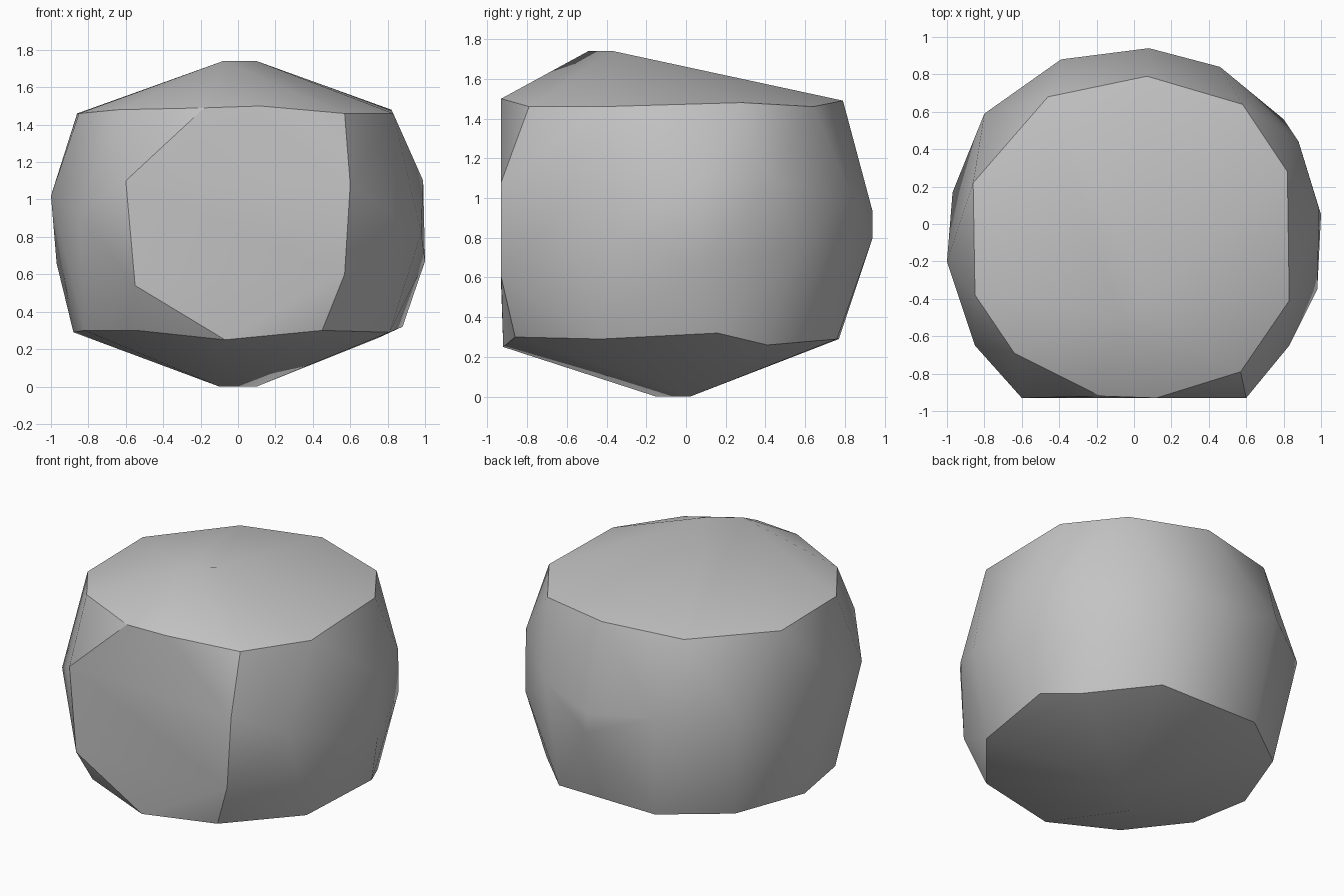
import bpy
import bmesh
from mathutils import Vector

default_cube = bpy.data.objects.get("Cube")
if default_cube:
    bpy.data.objects.remove(default_cube, do_unlink=True)


def make_material(name, colour):
    material = bpy.data.materials.new(name)
    material.use_nodes = True
    material.diffuse_color = colour
    shader = material.node_tree.nodes["Principled BSDF"]
    shader.inputs["Base Color"].default_value = colour
    shader.inputs["Roughness"].default_value = 0.9
    return material


def make_hull(name, rings, material):
    """Wrap a tight convex skin around stacked rings given in hundredths."""
    mesh = bpy.data.meshes.new(name)
    bm = bmesh.new()
    for ring in rings:
        for corner in ring:
            bm.verts.new(Vector(corner) / 100)
    bmesh.ops.convex_hull(bm, input=bm.verts[:])
    # Remove any points left inside the skin
    loose = [vert for vert in bm.verts if not vert.link_faces]
    bmesh.ops.delete(bm, geom=loose, context="VERTS")
    bmesh.ops.recalc_face_normals(bm, faces=bm.faces[:])
    bm.to_mesh(mesh)
    bm.free()
    mesh.materials.append(material)
    rock = bpy.data.objects.new(name, mesh)
    bpy.context.collection.objects.link(rock)
    return rock


# Short ridge on the sloping top
crown = [(-8, -49, 174), (10, -37, 174)]

# Sharp rim around the top
upper_rim = [
    (82, 28, 148), (58, 64, 146), (7, 79, 149), (-46, 68, 147),
    (-86, 22, 146), (-85, -38, 146), (-64, -69, 148), (-18, -92, 149),
    (12, -93, 150), (57, -79, 146), (83, -41, 146),
]

# Widest part of the sides and back
waist = [
    (99, 8, 110), (100, 5, 67), (88, 44, 109), (80, 56, 74),
    (46, 84, 100), (8, 94, 93), (8, 94, 80), (-39, 88, 100),
    (-80, 59, 97), (-97, 17, 66), (-100, -20, 102),
    (-85, -65, 92), (83, -65, 92), (98, -35, 82),
]

# Corners of the flat cut on the front
front_cut = [(-60, -93, 110), (-55, -93, 54), (57, -93, 60), (60, -93, 108)]

# Sharp rim around the underside
lower_rim = [
    (81, -43, 29), (88, 16, 32), (75, 41, 26), (41, 76, 29),
    (-31, 77, 29), (-70, 48, 29), (-88, 0, 29), (-82, -41, 30),
    (-54, -77, 30), (-7, -92, 25), (45, -86, 30),
]

# Small keel the rock rests on
keel = [(10, 2, 0), (-10, -15, 0)]

stone = make_material("stone grey", (0.55, 0.55, 0.55, 1))
rock = make_hull(
    "rock", [crown, upper_rim, waist, front_cut, lower_rim, keel], stone
)

# Soft facets with crisp rims
bpy.ops.object.select_all(action="DESELECT")
rock.select_set(True)
bpy.context.view_layer.objects.active = rock
bpy.ops.object.shade_smooth_by_angle(angle=0.5236)
